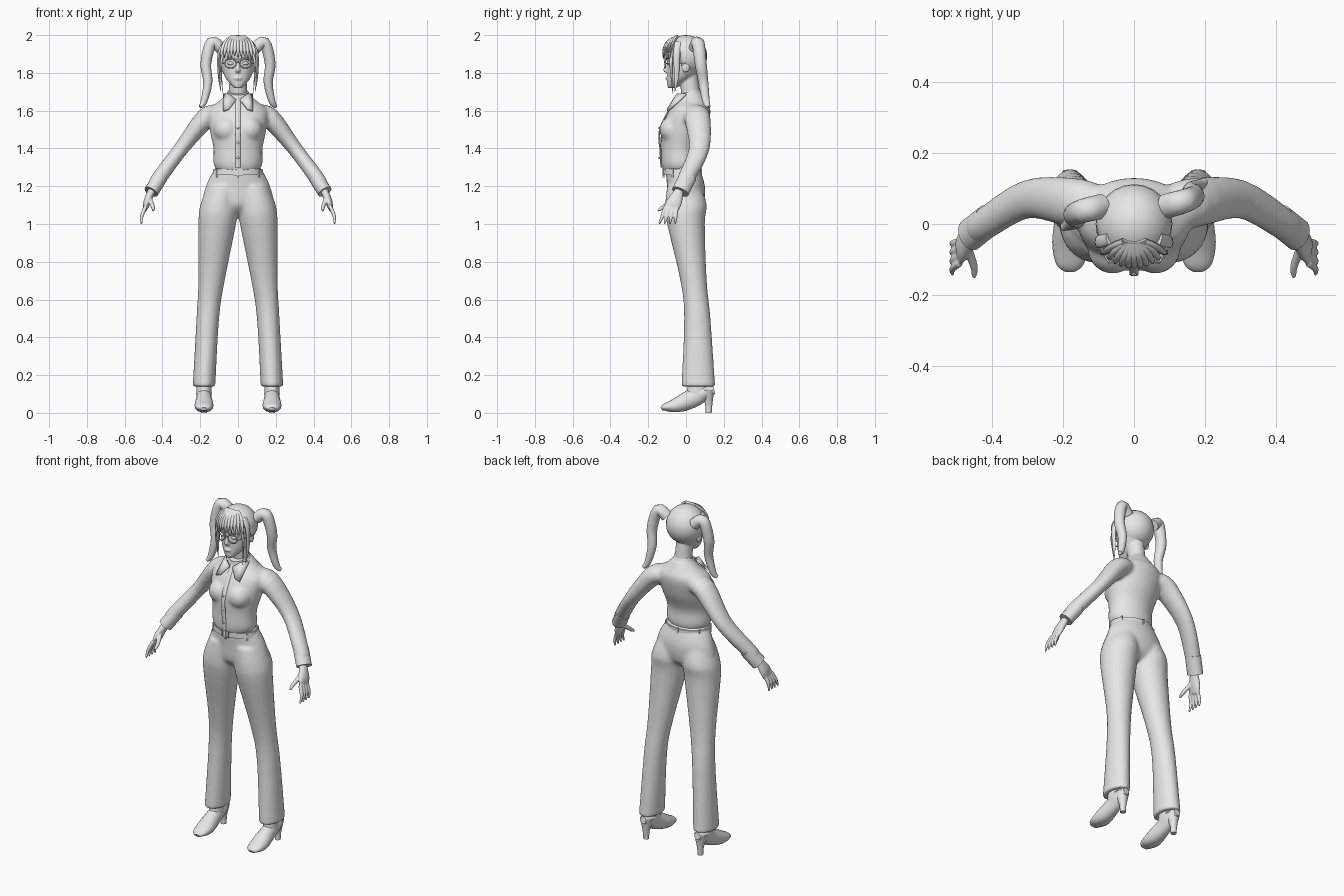
import bpy, bmesh, math
from mathutils import Vector, Matrix

if "Cube" in bpy.data.objects:
    bpy.data.objects.remove(bpy.data.objects["Cube"])

GREY = (.8, .8, .8, 1)
clay = bpy.data.materials.new("light grey")
clay.use_nodes = True
clay.diffuse_color = GREY
clay.node_tree.nodes["Principled BSDF"].inputs["Base Color"].default_value = GREY

SIDEWAYS, BACK, UP = Vector((1, 0, 0)), Vector((0, 1, 0)), Vector((0, 0, 1))
ORIGIN = Vector()
FOOT = Vector((.18, 0, 0))
WAIST = Vector((0, 0, 1.3))
HEAD = Vector((0, 0, 1.85))
KNUCKLES = Vector((.49, -.08, 1.08))


def blend(before, start, end, after, t):
    """Smooth curve through start and end."""
    slope_in, slope_out = (end - before) / 2, (after - start) / 2
    ease = t * t * (3 - 2 * t)
    return (start.lerp(end, ease) + slope_in * t * (1 - t) ** 2
            - slope_out * t * t * (1 - t))


def tube(bm, rings, base=ORIGIN, wide=SIDEWAYS, axis=None, sides=20, steps=4):
    """Loft ellipses (x, y, z, half width, half depth); x may be left out when central."""
    keys = [Vector(ring if len(ring) == 5 else (0, *ring)) for ring in rings]
    last = len(keys) - 1
    path = [blend(keys[max(i - 1, 0)], keys[i], keys[i + 1], keys[min(i + 2, last)], k / steps)
            for i in range(last) for k in range(steps)] + [keys[-1]]
    loops = []
    for i, ring in enumerate(path):
        ahead, behind = path[min(i + 1, len(path) - 1)], path[max(i - 1, 0)]
        normal = axis or Vector((ahead - behind)[:3]).normalized()
        across = (wide - normal * wide.dot(normal)).normalized()
        along = normal.cross(across)
        centre = base + Vector(ring[:3])
        angles = [math.tau * j / sides for j in range(sides)]
        loops.append([bm.verts.new(centre + across * ring[3] * math.cos(angle)
                                   + along * ring[4] * math.sin(angle)) for angle in angles])
    for lower, upper in zip(loops, loops[1:]):
        for j in range(sides):
            k = (j + 1) % sides
            bm.faces.new((lower[j], lower[k], upper[k], upper[j]))
    bm.faces.new(loops[0][::-1])
    bm.faces.new(loops[-1])


def strand(bm, points, width, depth, taper=0, **options):
    """Tube of one cross-section that may thin towards its end."""
    last = len(points) - 1
    scales = [1 - taper * (i / last) ** 2 for i in range(len(points))]
    tube(bm, [(*point, width * scale, depth * scale) for point, scale in zip(points, scales)],
         **options)


def ball(bm, centre, radii, base=ORIGIN):
    place = Matrix.Translation(base + Vector(centre)) @ Matrix.Diagonal((*radii, 1))
    bmesh.ops.create_uvsphere(bm, u_segments=24, v_segments=16, radius=1, matrix=place)


def box(bm, centre, size, turn=0):
    place = (Matrix.Translation(WAIST + Vector(centre)) @ Matrix.Rotation(turn, 4, "Z")
             @ Matrix.Diagonal((*size, 1)))
    bmesh.ops.create_cube(bm, size=1, matrix=place)


def finish(name, bm, mirror=False, fuse=0, thickness=0):
    """Turn the bmesh into a smooth object, mirrored and fused where asked."""
    bmesh.ops.recalc_face_normals(bm, faces=bm.faces)
    mesh = bpy.data.meshes.new(name)
    bm.to_mesh(mesh)
    bm.free()
    mesh.materials.append(clay)
    part = bpy.data.objects.new(name, mesh)
    bpy.context.collection.objects.link(part)
    bpy.ops.object.select_all(action="DESELECT")
    part.select_set(True)
    bpy.context.view_layer.objects.active = part
    bpy.ops.object.shade_smooth_by_angle(angle=math.radians(50))
    if mirror:
        part.modifiers.new("mirror", "MIRROR").use_mirror_merge = False
    if thickness:
        part.modifiers.new("thickness", "SOLIDIFY").thickness = thickness
    if fuse:
        remesh = part.modifiers.new("fuse", "REMESH")
        remesh.mode = "VOXEL"
        remesh.voxel_size = fuse
        remesh.use_smooth_shade = True
        part.modifiers.new("soften", "SMOOTH").iterations = 6


# Trousers: flared legs fused with the hips
bm = bmesh.new()
tube(bm, [(.18, .065, .14, .06, .09), (.16, .06, .5, .06, .07), (.14, .04, .7, .07, .07),
          (.11, 0, 1, .1, .1), (.1, 0, 1.1, .1, .11), (.08, -.01, 1.2, .08, .09)], axis=UP)
tube(bm, [(0, -.25, .06, .04), (0, -.2, .18, .09), (0, -.1, .17, .1), (-.02, 0, .12, .09)],
     base=WAIST, axis=UP, sides=32)
finish("trousers", bm, mirror=True, fuse=.009)

# Belt with loops and buckle
bm = bmesh.new()
tube(bm, [(-.02, -.04, .135, .1), (-.02, -.01, .13, .1)], base=WAIST, axis=UP, sides=40)
for step in range(6):
    angle = math.tau * (step + .5) / 6
    box(bm, (.13 * math.cos(angle), .1 * math.sin(angle) - .02, -.03), (.01, .01, .05), angle)
finish("belt", bm)
bm = bmesh.new()
for side in (-1, 1):
    box(bm, (.02 * side, -.12, -.025), (.005, .01, .03))
    box(bm, (0, -.12, .015 * side - .025), (.045, .01, .005))
finish("buckle", bm)

# Shirt: torso, bust and sleeves fused together
bm = bmesh.new()
tube(bm, [(-.03, -.02, .11, .09), (-.03, .02, .13, .1), (-.03, .1, .13, .1), (-.01, .2, .15, .12),
          (.02, .3, .16, .11), (.03, .35, .1, .08), (.03, .4, .05, .05)],
     base=WAIST, axis=UP, sides=32)
ball(bm, (.06, -.07, .2), (.07, .07, .07), base=WAIST)
tube(bm, [(.1, .05, 1.58, .06, .05), (.17, .06, 1.56, .07, .055), (.3, .07, 1.4, .055, .04),
          (.42, 0, 1.24, .045, .04), (.45, -.02, 1.2, .04, .03)], wide=BACK)
finish("shirt", bm, mirror=True, fuse=.009)

# Cuffs
bm = bmesh.new()
strand(bm, [(.41, .01, 1.25), (.46, -.03, 1.17)], width=.047, depth=.039, wide=BACK)
finish("cuffs", bm, mirror=True)

# Placket and buttons down the front
bm = bmesh.new()
strand(bm, [(0, -.13, 0), (0, -.136, .1), (0, -.138, .2), (0, -.08, .32), (0, -.05, .36)],
       width=.013, depth=.005, base=WAIST, sides=12)
finish("placket", bm)
bm = bmesh.new()
for step in range(3):
    ball(bm, (0, -.142, .05 + .08 * step), (.007, .004, .007), base=WAIST)
finish("buttons", bm)

# Collar: tilted band and two pointed flaps
bm = bmesh.new()
tube(bm, [(.02, .34, .08, .08), (.01, .4, .055, .06)], base=WAIST,
     axis=Vector((0, -.3, 1)).normalized(), sides=32)
finish("collar_band", bm)
bm = bmesh.new()
flap = [(.01, -.07, .36), (.05, -.05, .39), (.08, 0, .39), (.08, -.1, .3), (.05, -.1, .31)]
bm.faces.new([bm.verts.new(WAIST + Vector(corner)) for corner in flap])
bmesh.ops.triangulate(bm, faces=bm.faces)
finish("collar_flaps", bm, mirror=True, thickness=.01)

# Hands with fanned fingers
bm = bmesh.new()
tube(bm, [(-.04, .05, .11, .02, .02), (-.01, .02, .04, .04, .02), (0, 0, 0, .04, .01)],
     base=KNUCKLES, wide=BACK)
for finger in range(4):
    fan = .02 * (finger - 1.5)
    strand(bm, [(0, fan, .01), (.02, 1.2 * fan - .01, -.04), (.02, 1.4 * fan - .02, -.08)],
           width=.011, depth=.011, taper=.5, base=KNUCKLES, wide=BACK, sides=10)
strand(bm, [(-.02, .02, .06), (-.04, -.04, .01), (-.04, -.07, -.01)],
       width=.013, depth=.013, taper=.5, base=KNUCKLES, sides=10)
finish("hands", bm, mirror=True, fuse=.004)

# Heeled shoes: upper with flat sole, heel and ankle
bm = bmesh.new()
tube(bm, [(-.13, .02, .02, .01), (-.11, .03, .04, .02), (-.05, .04, .05, .04),
          (.04, .08, .04, .05), (.1, .11, .04, .04), (.15, .12, .02, .02)], base=FOOT)
for vert in bm.verts:
    vert.co.z = max(vert.co.z, .005)
tube(bm, [(.12, 0, .016, .016), (.12, .05, .02, .02), (.11, .12, .04, .04)], base=FOOT, axis=UP)
tube(bm, [(.06, .09, .04, .06), (.07, .2, .04, .05)], base=FOOT, axis=UP)
finish("shoes", bm, mirror=True)

# Head and neck with nose, lips and ears
bm = bmesh.new()
tube(bm, [(-.075, -.13, .02, .02), (-.06, -.11, .04, .04), (-.03, -.07, .07, .07), (0, 0, .09, .1),
          (0, .07, .09, .1), (0, .13, .03, .03)], base=HEAD, axis=UP, sides=32)
tube(bm, [(.03, -.2, .05, .05), (.01, -.05, .045, .05)], base=HEAD, axis=UP)
tube(bm, [(-.1, 0, .007, .007), (-.11, -.035, .012, .012), (-.1, -.05, .01, .007)],
     base=HEAD, axis=UP)
ball(bm, (0, -.1, -.08), (.02, .01, .008), base=HEAD)
ball(bm, (.09, 0, -.02), (.01, .02, .03), base=HEAD)
finish("head", bm, mirror=True, fuse=.005)
bm = bmesh.new()
ball(bm, (.037, -.085, 0), (.018, .015, .01), base=HEAD)
strand(bm, [(.01, -.1, .02), (.04, -.095, .03), (.06, -.08, .02)],
       width=.004, depth=.004, base=HEAD, wide=UP, sides=8)
finish("eyes_and_brows", bm, mirror=True)

# Round glasses with bridge and temples
bm = bmesh.new()
turns = [math.tau * step / 20 for step in range(21)]
rim = [(.04 + .03 * math.cos(turn), -.11, .025 * math.sin(turn)) for turn in turns]
bridge = [(0, -.115, .01), (.01, -.11, 0)]
temple = [(.07, -.11, 0), (.09, -.07, 0), (.1, 0, 0)]
for wire in (rim, bridge, temple):
    strand(bm, wire, width=.003, depth=.003, base=HEAD, wide=Vector((.3, 1, .2)), sides=8, steps=2)
finish("glasses", bm, mirror=True)

# Hair cap, open over the face
bm = bmesh.new()
ball(bm, (0, 0, .04), (.108, .112, .11), base=HEAD)
middles = {face: face.calc_center_median() - HEAD for face in bm.faces}
opening = [face for face, middle in middles.items() if middle.y < -.025 and middle.z < .07]
bmesh.ops.delete(bm, geom=opening, context="FACES")
finish("hair_cap", bm, thickness=.01)

# Fringe fanning from the crown
bm = bmesh.new()
for step in range(-5, 6):
    x = .018 * step
    y = -.12 * math.cos(step / 6)
    low = .02 + .01 * (step % 3) - abs(x) * .15
    strand(bm, [(.3 * x, -.05, .14), (.7 * x, .8 * y, .115), (.95 * x, y, .07), (x, y, low)],
           width=.014, depth=.009, taper=.9, base=HEAD, sides=10)
finish("fringe", bm)

# Long locks beside the face
bm = bmesh.new()
strand(bm, [(.07, -.04, .11), (.1, -.05, .05), (.1, -.05, -.07), (.09, -.06, -.15)],
       width=.02, depth=.01, taper=.9, base=HEAD, wide=BACK, sides=12)
strand(bm, [(.06, -.07, .1), (.09, -.08, 0), (.08, -.07, -.16)],
       width=.01, depth=.008, taper=.9, base=HEAD, wide=BACK, sides=10)
finish("side_locks", bm, mirror=True)

# Pigtails: the left swept back, the right hanging forward
outline = [(.09, .08), (.14, .11), (.17, 0), (.16, -.1), (.18, -.2), (.2, -.23)]
for name, side, swing in (("left_pigtail", 1, .07), ("right_pigtail", -1, -.06)):
    bm = bmesh.new()
    points = [(side * x, .05 + swing * i / 5, z) for i, (x, z) in enumerate(outline)]
    strand(bm, points, width=.035, depth=.032, taper=.7, base=HEAD, wide=BACK)
    finish(name, bm)
